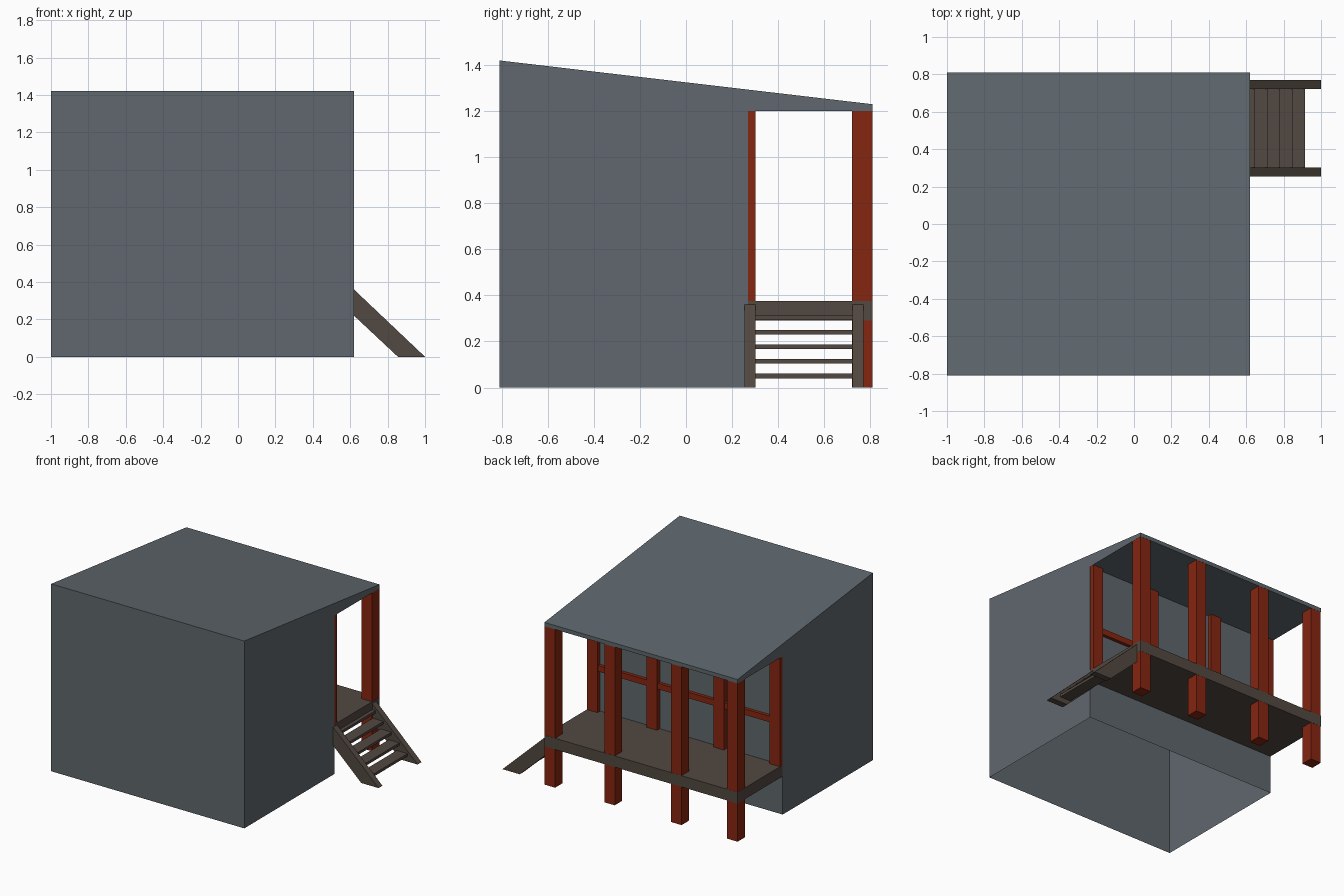
import bpy, bmesh

if "Cube" in bpy.data.objects:
    bpy.data.objects.remove(bpy.data.objects["Cube"])


def material(name, rgb):
    m = bpy.data.materials.new(name)
    m.diffuse_color = (*rgb, 1)
    m.use_nodes = True
    m.node_tree.nodes["Principled BSDF"].inputs["Base Color"].default_value = m.diffuse_color
    return m


SLATE = material("slate grey", (0.115, 0.137, 0.153))
RED = material("red timber", (0.235, 0.019, 0.005))
BROWN = material("dark brown wood", (0.085, 0.065, 0.053))


def finish(name, bm, mat):
    bmesh.ops.recalc_face_normals(bm, faces=bm.faces)
    mesh = bpy.data.meshes.new(name)
    bm.to_mesh(mesh)
    bm.free()
    mesh.materials.append(mat)
    obj = bpy.data.objects.new(name, mesh)
    bpy.context.collection.objects.link(obj)
    return obj


def prism(name, points, direction, mat, open_bottom=False):
    """Extrude a flat outline; optionally drop the face lying on the ground."""
    bm = bmesh.new()
    face = bm.faces.new([bm.verts.new(p) for p in points])
    new = bmesh.ops.extrude_face_region(bm, geom=[face], use_keep_orig=True)["geom"]
    verts = [v for v in new if isinstance(v, bmesh.types.BMVert)]
    bmesh.ops.translate(bm, verts=verts, vec=direction)
    bmesh.ops.recalc_face_normals(bm, faces=bm.faces)
    if open_bottom:
        floor = [f for f in bm.faces if all(v.co.z < 1e-4 for v in f.verts)]
        bmesh.ops.delete(bm, geom=floor, context='FACES')
    return finish(name, bm, mat)


def box(name, x, y, z, mat):
    outline = [(x[0], y[0], z[0]), (x[1], y[0], z[0]), (x[1], y[1], z[0]), (x[0], y[1], z[0])]
    return prism(name, outline, (0, 0, z[1] - z[0]), mat)


# Cabin walls with the sloping roof that overhangs the porch, open underneath
profile = [(-0.81, 0), (0.27, 0), (0.27, 1.20), (0.81, 1.20), (0.81, 1.23), (-0.81, 1.42)]
prism("cabin", [(-1, y, z) for y, z in profile], (1.62, 0, 0), SLATE, open_bottom=True)

# Porch deck
box("deck", (-1, 0.62), (0.27, 0.81), (0.29, 0.375), BROWN)

# Outer posts and matching half posts on the wall
lefts = [0.53, 0.03, -0.53, -1.0]
for i, x in enumerate(lefts):
    span = (x + 0.001, x + 0.089)
    box(f"outer_post_{i}", span, (0.72, 0.809), (0, 1.20), RED)
    box(f"wall_post_{i}", span, (0.27, 0.302), (0.375, 1.20), RED)

# Rails along the wall between the posts
for i, (a, b) in enumerate(zip(lefts[1:], lefts)):
    box(f"wall_rail_{i}", (a + 0.089, b + 0.001), (0.27, 0.295), (0.685, 0.73), RED)

# Stair stringers
side = [(0.62, 0.36), (0.62, 0.22), (0.855, 0), (1.0, 0)]
for i, y in enumerate((0.255, 0.723)):
    prism(f"stringer_{i}", [(x, y, z) for x, z in side], (0, 0.047, 0), BROWN)

# Stair treads
for i in range(5):
    front, top = 0.915 - 0.067 * i, 0.06 + 0.0635 * i
    box(f"tread_{i}", (max(front - 0.09, 0.62), front), (0.30, 0.725), (top - 0.02, top), BROWN)
